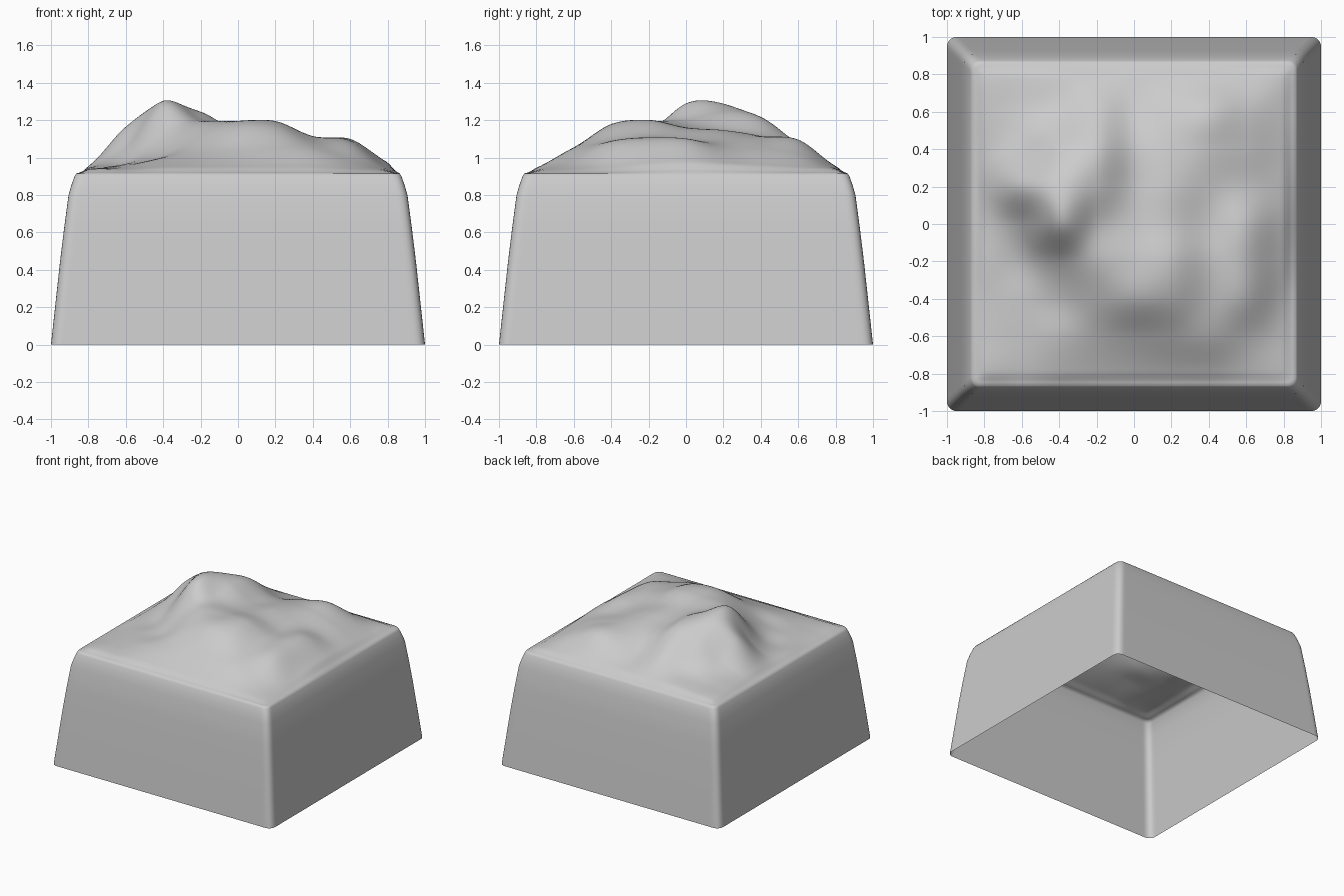
import bpy, bmesh, math

if "Cube" in bpy.data.objects:
    bpy.data.objects.remove(bpy.data.objects["Cube"])

RIM = 0.865      # half width of the top edge
RIM_Z = 0.915
CORNER = 0.045   # corner rounding
STEP = 0.2       # spacing of the terrain control heights

# Terrain control heights above the rim (hundredths), back row first, x left to right
HEIGHTS = [
    [2, 3, 4, 4, 4, 4, 4, 3, 2],
    [3, 6, 10, 16, 11, 15, 18, 11, 3],
    [3, 12, 26, 30, 20, 20, 19, 13, 4],
    [4, 25, 37, 33, 23, 23, 18, 13, 5],
    [3, 14, 37, 29, 25, 24, 18, 18, 6],
    [3, 6, 19, 27, 28, 28, 20, 18, 5],
    [2, 5, 10, 20, 26, 25, 18, 16, 3],
    [2, 4, 8, 11, 13, 14, 13, 8, 2],
    [2, 2, 3, 3, 3, 3, 3, 2, 1],
][::-1]


def control(i, j):
    return HEIGHTS[j][i] / 100 if 0 <= i <= 8 and 0 <= j <= 8 else -0.03


def spline(p, t):
    a, b, c, d = p
    return b + 0.5 * t * (c - a + t * (2*a - 5*b + 4*c - d + t * (3*(b - c) + d - a)))


def terrain(x, y):
    u, v = (x + 0.8) / STEP, (y + 0.8) / STEP
    i, j = math.floor(u), math.floor(v)
    rows = [spline([control(i + k, j + m) for k in (-1, 0, 1, 2)], u - i)
            for m in (-1, 0, 1, 2)]
    # fade to a level rim along the border
    edge = min(1, (RIM - max(abs(x), abs(y))) / 0.06)
    return RIM_Z + max(0, spline(rows, v - j)) * max(0, edge)


bm = bmesh.new()

# Sculpted mountain top
bmesh.ops.create_grid(bm, x_segments=96, y_segments=96, size=RIM)
inner = RIM - CORNER
for v in bm.verts:
    dx, dy = abs(v.co.x) - inner, abs(v.co.y) - inner
    if dx > 0 and dy > 0:
        s = max(dx, dy) / math.hypot(dx, dy)
        v.co.x = math.copysign(inner + dx * s, v.co.x)
        v.co.y = math.copysign(inner + dy * s, v.co.y)
    v.co.z = terrain(v.co.x, v.co.y)

# Tapered open-bottomed walls, swept down from the rim
edges = [e for e in bm.edges if e.is_boundary]
for v in {v for e in edges for v in e.verts}:
    v.co.z = RIM_Z
half = RIM
for h, z in [(0.874, 0.90), (0.890, 0.855), (0.906, 0.80), (0.930, 0.62),
             (0.952, 0.44), (0.976, 0.22), (1.0, 0.0)]:
    geom = bmesh.ops.extrude_edge_only(bm, edges=edges)["geom"]
    for v in (g for g in geom if isinstance(g, bmesh.types.BMVert)):
        v.co.x *= h / half
        v.co.y *= h / half
        v.co.z = z
    edges = [g for g in geom if isinstance(g, bmesh.types.BMEdge)]
    half = h

bmesh.ops.recalc_face_normals(bm, faces=bm.faces)
mesh = bpy.data.meshes.new("mountain_keycap")
bm.to_mesh(mesh)
bm.free()
mesh.polygons.foreach_set("use_smooth", [True] * len(mesh.polygons))
cap = bpy.data.objects.new("mountain_keycap", mesh)
bpy.context.collection.objects.link(cap)
